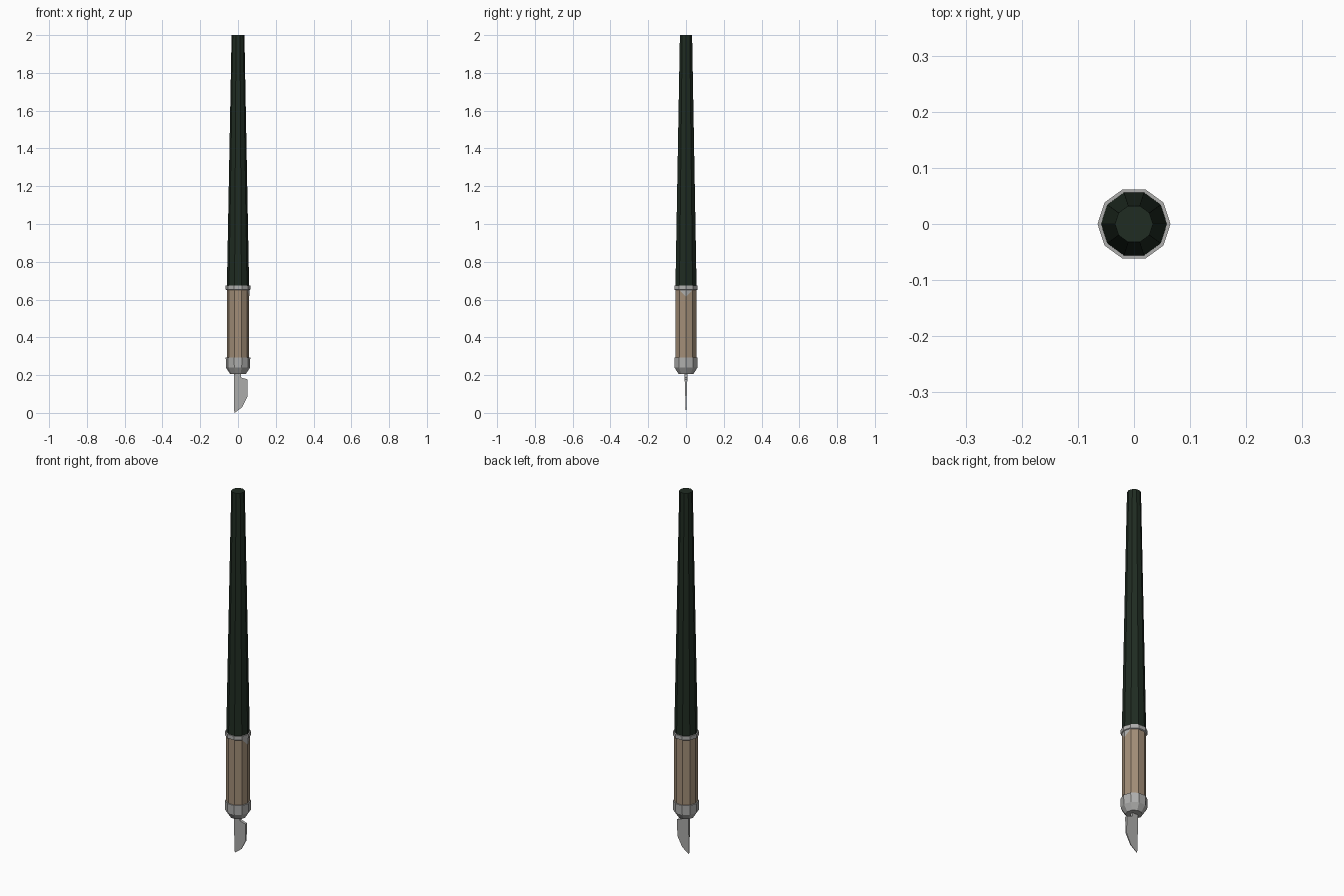
import bpy, bmesh, math

if "Cube" in bpy.data.objects:
    bpy.data.objects.remove(bpy.data.objects["Cube"])

SIDES = 10


def material(name, rgb):
    m = bpy.data.materials.new(name)
    m.diffuse_color = (*rgb, 1)
    m.use_nodes = True
    m.node_tree.nodes["Principled BSDF"].inputs["Base Color"].default_value = m.diffuse_color
    return m


green = material("dark green", (0.014, 0.025, 0.016))
wood = material("tan wood", (0.36, 0.27, 0.185))
metal = material("grey metal", (0.43, 0.43, 0.42))


def finish(name, bm, mat):
    bmesh.ops.recalc_face_normals(bm, faces=bm.faces)
    mesh = bpy.data.meshes.new(name)
    bm.to_mesh(mesh)
    bm.free()
    mesh.materials.append(mat)
    ob = bpy.data.objects.new(name, mesh)
    bpy.context.collection.objects.link(ob)
    return ob


def turned(name, profile, mat):
    """Ten-sided solid from (radius, z) pairs, corners on the x axis."""
    bm = bmesh.new()
    rings = []
    for r, z in profile:
        rings.append([bm.verts.new((r * math.cos(math.tau * i / SIDES),
                                    r * math.sin(math.tau * i / SIDES), z))
                      for i in range(SIDES)])
    for a, b in zip(rings, rings[1:]):
        for i in range(SIDES):
            j = (i + 1) % SIDES
            bm.faces.new((a[i], a[j], b[j], b[i]))
    bm.faces.new(rings[0])
    bm.faces.new(rings[-1])
    return finish(name, bm, mat)


# Handle, grip and metal fittings
turned("handle", [(0.059, 0.66), (0.034, 2.0)], green)
turned("grip", [(0.059, 0.27), (0.059, 0.655)], wood)
ring = turned("upper_ring", [(0.060, 0.65), (0.065, 0.653), (0.065, 0.674)], metal)
turned("lower_collar", [(0.042, 0.207), (0.064, 0.24), (0.065, 0.292)], metal)

# Pointed tab of the ring, wrapping the right-hand corner of the grip
bm = bmesh.new()
c, s = 0.0605 * math.cos(math.tau / SIDES), 0.0605 * math.sin(math.tau / SIDES)
top = bm.verts.new((0.0605, 0, 0.655))
tip = bm.verts.new((0.0605, 0, 0.615))
for side in (-1, 1):
    corner = bm.verts.new((c, side * s, 0.652))
    bm.faces.new((top, tip, corner) if side < 0 else (top, corner, tip))
tab = finish("ring_tab", bm, metal)

# Blade: flat outline thinning towards the tip
outline = [(-0.02, 0.22), (0.016, 0.22), (0.016, 0.188), (0.05, 0.177),
           (0.05, 0.085), (0.022, 0.03), (0.0, 0.013), (-0.018, 0.0), (-0.02, 0.012)]
bm = bmesh.new()
sheets = [[bm.verts.new((x, k * (0.0008 + 0.035 * z), z)) for x, z in outline]
          for k in (-1, 1)]
for sheet in sheets:
    bm.faces.new(sheet)
for i in range(len(outline)):
    j = (i + 1) % len(outline)
    bm.faces.new((sheets[0][i], sheets[0][j], sheets[1][j], sheets[1][i]))
finish("blade", bm, metal)
